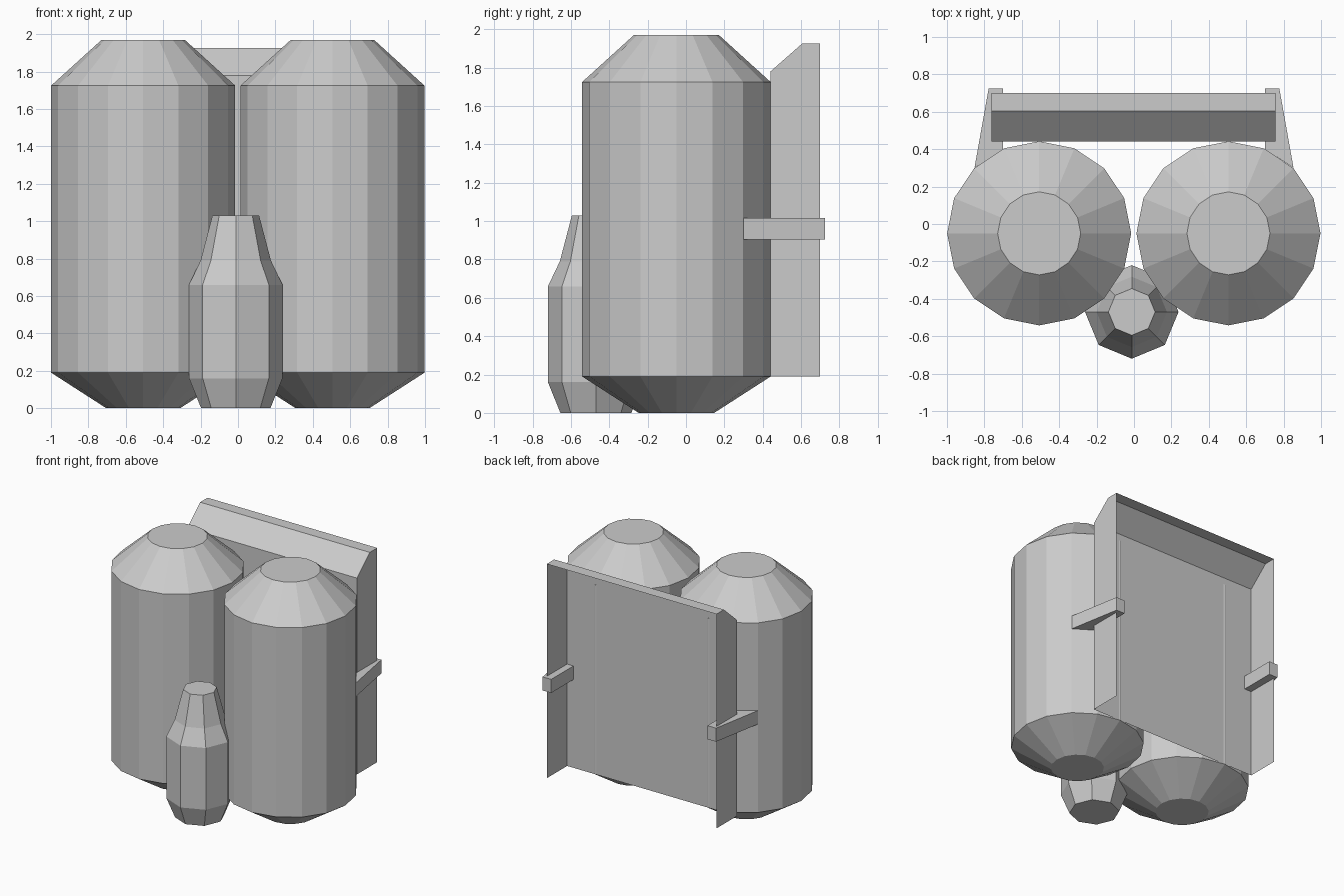
import bpy
import bmesh
import math
from mathutils import Vector

cube = bpy.data.objects.get("Cube")
if cube:
    bpy.data.objects.remove(cube, do_unlink=True)

# Single flat grey
grey = bpy.data.materials.new("light_grey")
grey.use_nodes = True
colour = (0.6, 0.6, 0.6, 1.0)
grey.diffuse_color = colour
grey.node_tree.nodes["Principled BSDF"].inputs["Base Color"].default_value = colour


def finish(name, bm):
    """Turn a bmesh into a flat shaded object."""
    mesh = bpy.data.meshes.new(name)
    bm.to_mesh(mesh)
    bm.free()
    mesh.materials.append(grey)
    obj = bpy.data.objects.new(name, mesh)
    bpy.context.collection.objects.link(obj)
    return obj


def lathe(name, x, y, profile, sides):
    """Closed turned body from (radius, height) pairs."""
    bm = bmesh.new()
    rings = []
    for radius, z in profile:
        angles = [math.tau * i / sides for i in range(sides)]
        rings.append([bm.verts.new((x + radius * math.cos(a), y + radius * math.sin(a), z))
                      for a in angles])
    for low, high in zip(rings, rings[1:]):
        for i in range(sides):
            j = (i + 1) % sides
            bm.faces.new((low[i], low[j], high[j], high[i]))
    bm.faces.new(rings[0][::-1])
    bm.faces.new(rings[-1])
    return finish(name, bm)


def prism(name, outline, offset):
    """Solid made by pushing a flat outline along an offset."""
    bm = bmesh.new()
    face = bm.faces.new([bm.verts.new(p) for p in outline])
    new = bmesh.ops.extrude_face_region(bm, geom=[face])["geom"]
    moved = [v for v in new if isinstance(v, bmesh.types.BMVert)]
    bmesh.ops.translate(bm, verts=moved, vec=Vector(offset))
    bmesh.ops.recalc_face_normals(bm, faces=bm.faces)
    return finish(name, bm)


# Two large tanks
tank = [(0.197, 0), (0.492, 0.19), (0.492, 1.725), (0.222, 1.97)]
lathe("left_tank", 0.505, -0.05, tank, 16)
lathe("right_tank", -0.507, -0.05, tank, 16)

# Small bottle between the tanks
bottle = [(0.185, 0), (0.25, 0.16), (0.25, 0.66), (0.188, 0.79), (0.125, 1.03)]
lathe("small_bottle", -0.012, -0.47, bottle, 8)

# Sheet back plate: front wall, sloped top and side walls, open behind
profile = [(0.44, 0.19), (0.44, 1.78), (0.605, 1.925), (0.70, 1.925), (0.70, 0.19)]
bm = bmesh.new()
sides = [[bm.verts.new((x, y, z)) for y, z in profile] for x in (-0.763, 0.757)]
bm.faces.new(sides[0])
bm.faces.new(sides[1][::-1])
for i in range(3):
    bm.faces.new((sides[0][i], sides[1][i], sides[1][i + 1], sides[0][i + 1]))
bmesh.ops.recalc_face_normals(bm, faces=bm.faces)
finish("back_plate", bm)

# Brackets joining the tanks to the plate
for name, s in (("left_bracket", 1), ("right_bracket", -1)):
    plan = [(0.853, 0.30), (0.70, 0.40), (0.70, 0.725), (0.777, 0.725)]
    prism(name, [(s * x, y, 0.905) for x, y in plan], (0, 0, 0.11))
